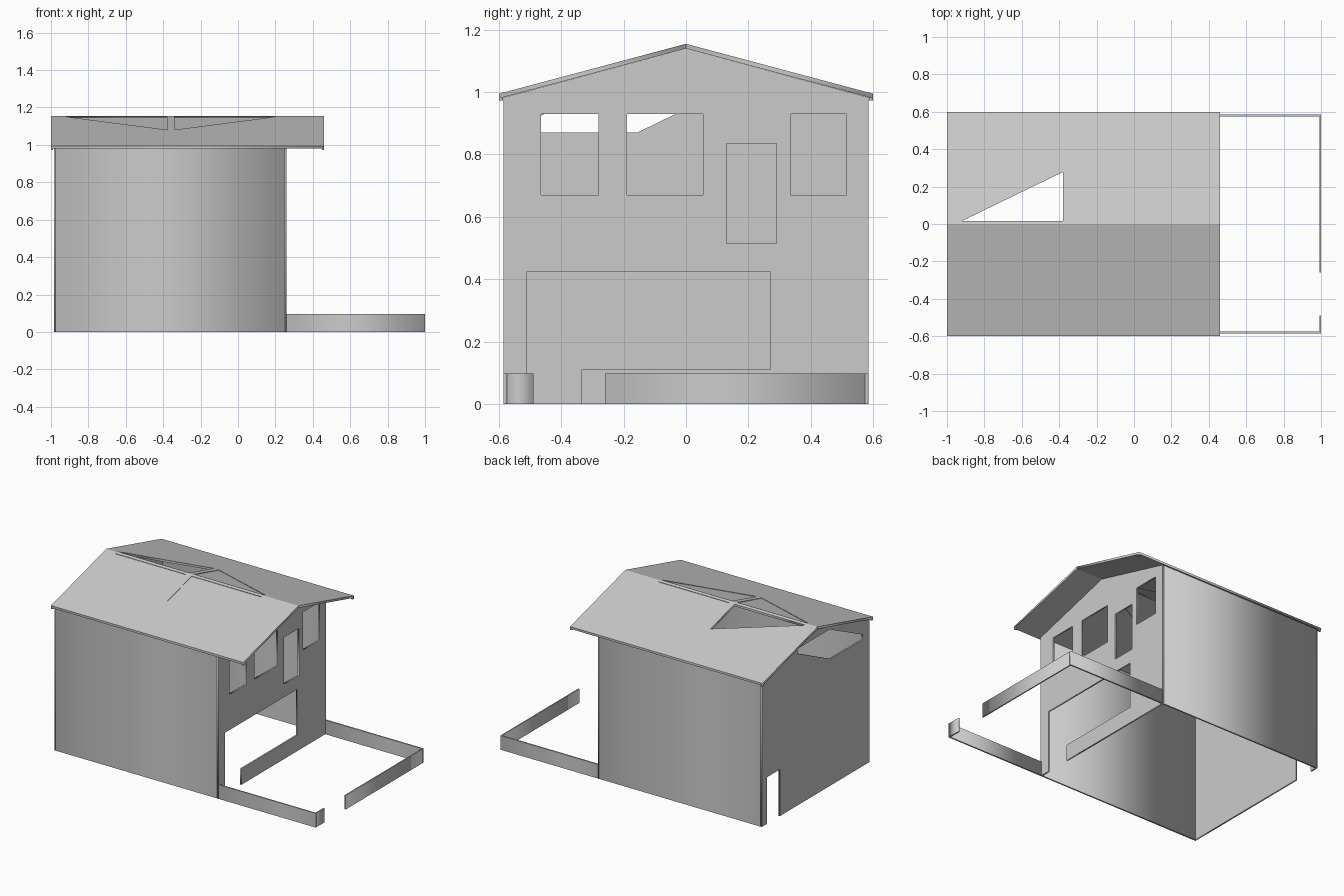
import bpy, bmesh
from mathutils import Matrix

if "Cube" in bpy.data.objects:
    bpy.data.objects.remove(bpy.data.objects["Cube"])

T = 0.01           # wall thickness
SLOPE = 0.267      # roof fall per unit of y
RIDGE = 1.155
ROOF_T = 0.015


def plate(name, loops, thick, axes, origin):
    """Filled outline (first loop) with holes, extruded and mapped onto three axes."""
    cu = bpy.data.curves.new(name, 'CURVE')
    cu.dimensions = '2D'
    cu.fill_mode = 'BOTH'
    cu.extrude = thick / 2
    for pts in loops:
        sp = cu.splines.new('POLY')
        sp.points.add(len(pts) - 1)
        for p, (u, v) in zip(sp.points, pts):
            p.co = (u, v, 0, 1)
        sp.use_cyclic_u = True
    tmp = bpy.data.objects.new(name + "_outline", cu)
    bpy.context.collection.objects.link(tmp)
    dg = bpy.context.evaluated_depsgraph_get()
    me = bpy.data.meshes.new_from_object(tmp.evaluated_get(dg))
    bpy.data.objects.remove(tmp)
    m = Matrix([(axes[0][i], axes[1][i], axes[2][i], origin[i]) for i in range(3)] + [(0, 0, 0, 1)])
    me.transform(m)
    bm = bmesh.new()
    bm.from_mesh(me)
    bmesh.ops.remove_doubles(bm, verts=bm.verts, dist=1e-5)
    bmesh.ops.recalc_face_normals(bm, faces=bm.faces)
    bm.to_mesh(me)
    bm.free()
    me.name = name
    ob = bpy.data.objects.new(name, me)
    bpy.context.collection.objects.link(ob)
    return ob


def rect(a, b, c, d):
    return [(a, c), (b, c), (b, d), (a, d)]


def box(name, x0, x1, y0, y1, z0, z1):
    return plate(name, [rect(x0, x1, y0, y1)], z1 - z0,
                 ((1, 0, 0), (0, 1, 0), (0, 0, 1)), (0, 0, (z0 + z1) / 2))


YZ = ((0, 1, 0), (0, 0, 1), (1, 0, 0))
GABLE = [(0.585, 0.983), (0, 1.14), (-0.585, 0.983)]

# gable wall facing the yard: entrance with wide opening, four windows
front = [(-0.585, 0), (-0.51, 0), (-0.51, 0.425), (0.27, 0.425), (0.27, 0.11),
         (-0.335, 0.11), (-0.335, 0), (0.585, 0)] + GABLE
windows = [rect(-0.465, -0.28, 0.67, 0.93), rect(-0.19, 0.055, 0.67, 0.93),
           rect(0.13, 0.29, 0.515, 0.835), rect(0.335, 0.515, 0.67, 0.93)]
plate("yard_gable_wall", [front] + windows, T, YZ, (0.26 - T / 2, 0, 0))

# rear gable wall: small door and slanted six-sided window
rear = [(-0.585, 0), (0.39, 0), (0.39, 0.32), (0.53, 0.32), (0.53, 0), (0.585, 0)] + GABLE
slanted = [(-0.505, 0.87), (-0.157, 0.87), (0.2, 1.043), (0.2, 1.075), (-0.15, 1.075), (-0.505, 0.905)]
plate("rear_gable_wall", [rear, slanted], T, YZ, (-0.985 + T / 2, 0, 0))

# long side walls and low yard walls
for s, side in ((-1, "front"), (1, "back")):
    y0, y1 = sorted((s * 0.585, s * (0.585 - T)))
    box(side + "_side_wall", -0.985 + T, 0.26 - T, y0, y1, 0, 0.983)
    box(side + "_yard_wall", 0.26, 1.0, y0, y1, 0, 0.097)
box("yard_end_wall_short", 0.992, 1.0, -0.575, -0.49, 0, 0.097)
box("yard_end_wall_long", 0.992, 1.0, -0.26, 0.575, 0, 0.097)

# roof slopes with two triangular skylights each; one skylight is left open
tri_left = [(-0.92, 0.016), (-0.38, 0.016), (-0.38, 0.278)]
tri_right = [(-0.34, 0.016), (0.2, 0.016), (-0.34, 0.278)]
for s, side in ((-1, "front"), (1, "back")):
    axes = ((1, 0, 0), (0, s, -SLOPE), (0, 0, 1))
    plate(side + "_roof_slope", [rect(-1, 0.46, 0, 0.6), tri_left, tri_right], ROOF_T,
          axes, (0, 0, RIDGE - ROOF_T / 2))
    for tri, lr in ((tri_left, "left"), (tri_right, "right")):
        if (side, lr) != ("back", "left"):
            plate(f"{side}_{lr}_skylight", [tri], 0.007, axes, (0, 0, RIDGE - 0.0065))
    # small drops at the eave corners
    for x in (-1, 0.448):
        y0, y1 = sorted((s * 0.6, s * 0.587))
        box(side + "_eave_corner", x, x + 0.012, y0, y1, 0.973, 0.984)
